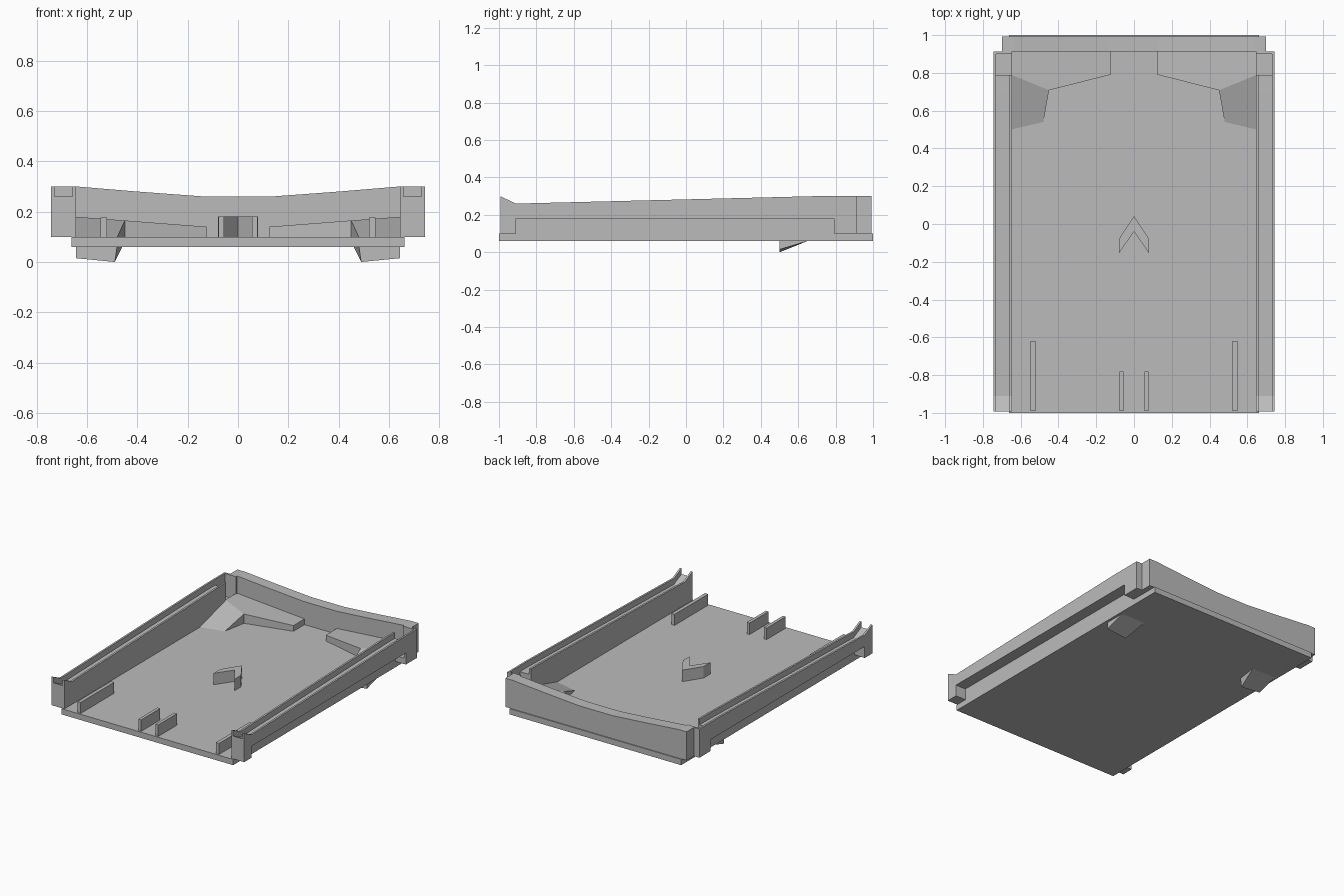
import bpy
import bmesh

old = bpy.data.objects.get("Cube")
if old:
    bpy.data.objects.remove(old, do_unlink=True)

GREY = (0.5, 0.5, 0.5, 1.0)
grey = bpy.data.materials.new("plain grey plastic")
grey.use_nodes = True
grey.diffuse_color = GREY
grey.node_tree.nodes["Principled BSDF"].inputs["Base Color"].default_value = GREY


def loft(name, rings, mirror=False):
    """Skin a stack of equal-length point rings and cap both ends."""
    bm = bmesh.new()
    rows = [[bm.verts.new(p) for p in ring] for ring in rings]
    n = len(rows[0])
    for a, b in zip(rows, rows[1:]):
        for i in range(n):
            j = (i + 1) % n
            bm.faces.new((a[i], a[j], b[j], b[i]))
    bm.faces.new(rows[0])
    bm.faces.new(rows[-1])
    bmesh.ops.recalc_face_normals(bm, faces=bm.faces[:])
    mesh = bpy.data.meshes.new(name)
    bm.to_mesh(mesh)
    bm.free()
    mesh.materials.append(grey)
    obj = bpy.data.objects.new(name, mesh)
    bpy.context.collection.objects.link(obj)
    if mirror:
        obj.modifiers.new("both sides", "MIRROR").use_axis[0] = True
    return obj


def along_y(name, profile, y0, y1, mirror=False):
    return loft(name, [[(x, y, z) for x, z in profile] for y in (y0, y1)], mirror)


def box(name, x0, x1, y0, y1, z0, z1, mirror=False):
    return along_y(name, [(x0, z0), (x1, z0), (x1, z1), (x0, z1)], y0, y1, mirror)


def raised(name, top, floor, mirror=False):
    """Block with the given top outline, dropped straight down to the floor."""
    return loft(name, [[(x, y, floor) for x, y, z in top], top], mirror)


FLOOR, SHELF, TOP = 0.10, 0.18, 0.30
IN, OUT = 0.645, 0.743

# Floor plate
box("base_plate", -0.663, 0.663, -1, 1, 0.06, FLOOR)

# Back wall with dipped top edge
half = [(0.13, 0.26), (0.4, 0.28), (0.64, TOP), (0.70, TOP)]
dip = half[::-1] + [(-x, z) for x, z in half]
along_y("back_wall", [(-0.70, FLOOR)] + [(0.70, FLOOR)] + dip, 0.912, 0.993)


# Side rails with a groove running along the top
def rail_ring(y, t):
    section = [(IN, FLOOR), (0.663, FLOOR), (0.663, SHELF), (OUT, SHELF),
               (OUT, t), (0.73, t), (0.73, t - 0.04), (0.658, t - 0.04),
               (0.658, t), (IN, t)]
    return [(x, y, z) for x, z in section]


stations = [(-0.993, TOP), (-0.91, 0.26), (0.7, TOP), (0.79, TOP)]
loft("side_rail", [rail_ring(y, t) for y, t in stations], True)
box("rail_front_foot", 0.663, OUT, -0.993, -0.91, FLOOR, SHELF, True)

# Open pocket at the back end of each rail
pocket = [(IN, FLOOR), (OUT, FLOOR), (OUT, TOP), (0.73, TOP), (0.73, 0.14), (IN, 0.14)]
along_y("rail_back_pocket", pocket, 0.79, 0.9, True)
box("rail_end_wall", IN, OUT, 0.9, 0.913, FLOOR, TOP, True)

# Corner gussets, their ramps and the hooks under the floor
wall_back, peak = (0.65, 0.79, 0.18), (0.45, 0.708, 0.165)
raised("corner_gusset", [wall_back, peak, (0.125, 0.79, 0.14),
                         (0.125, 0.915, 0.14), (0.65, 0.915, 0.18)], 0.09, True)
raised("gusset_ramp", [(0.65, 0.5, FLOOR), (0.48, 0.54, FLOOR), peak, wall_back],
       0.09, True)
hook_front = [(0.49, 0.5, 0), (IN, 0.5, 0.015), (IN, 0.5, 0.07), (0.48, 0.5, 0.07)]
hook_back = [(0.46, 0.65, 0.06), (IN, 0.65, 0.06), (IN, 0.65, 0.07), (0.46, 0.65, 0.07)]
loft("under_hook", [hook_front, hook_back], True)

# Raised chevron and front ribs
chevron = [(0, 0.043), (0.08, -0.08), (0.08, -0.155), (0, -0.04),
           (-0.08, -0.155), (-0.08, -0.08)]
raised("floor_chevron", [(x, y, SHELF) for x, y in chevron], 0.09)
box("inner_rib", 0.055, 0.077, -0.99, -0.78, 0.09, SHELF, True)
box("outer_rib", 0.522, 0.547, -0.99, -0.62, 0.09, SHELF - 0.003, True)
